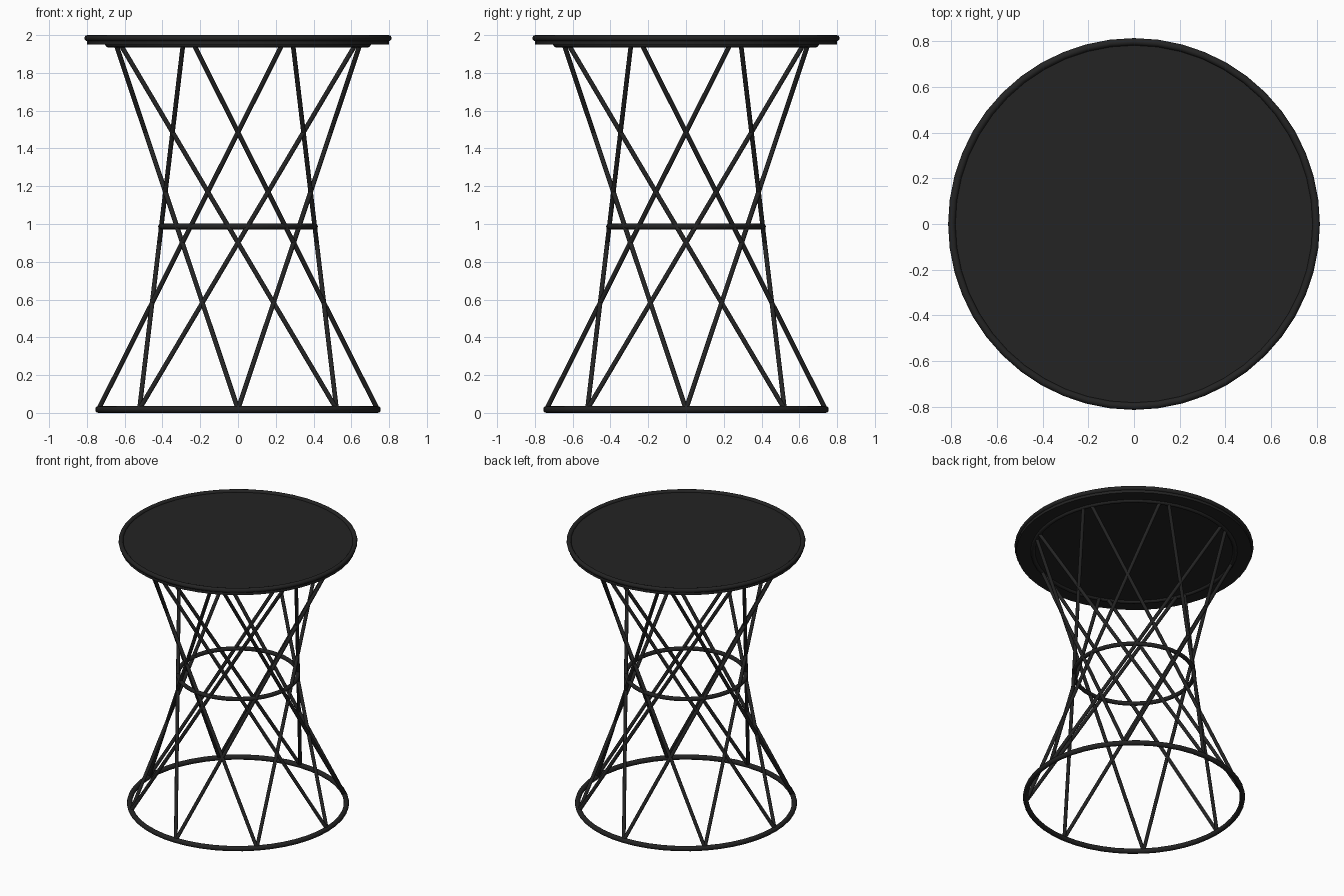
import bpy
import math
from mathutils import Vector

if "Cube" in bpy.data.objects:
    bpy.data.objects.remove(bpy.data.objects["Cube"])

black = bpy.data.materials.new("matte black")
black.diffuse_color = (0.017, 0.017, 0.017, 1)
black.use_nodes = True
black.node_tree.nodes["Principled BSDF"].inputs["Base Color"].default_value = black.diffuse_color


def finish(name):
    ob = bpy.context.object
    ob.name = name
    ob.data.materials.append(black)
    bpy.ops.object.shade_smooth_by_angle(angle=math.radians(40))
    return ob


def ring(name, radius, tube, z):
    bpy.ops.mesh.primitive_torus_add(major_radius=radius, minor_radius=tube,
                                     major_segments=48, minor_segments=12,
                                     location=(0, 0, z))
    return finish(name)


def rod(name, a, b, radius):
    d = b - a
    bpy.ops.mesh.primitive_cylinder_add(vertices=12, radius=radius, depth=d.length,
                                        location=(a + b) / 2,
                                        rotation=d.to_track_quat('Z', 'Y').to_euler())
    return finish(name)


def polar(radius, degrees, z):
    t = math.radians(degrees)
    return Vector((radius * math.cos(t), radius * math.sin(t), z))


# Table top: disc with a raised rounded rim
bpy.ops.mesh.primitive_cylinder_add(vertices=48, radius=0.80, depth=0.036,
                                    location=(0, 0, 1.967))
finish("table_top")
ring("top_rim", 0.797, 0.016, 1.984)

# Wire rings of the base
ring("upper_ring", 0.688, 0.016, 1.951)
ring("waist_ring", 0.408, 0.015, 0.987)
ring("floor_ring", 0.738, 0.018, 0.018)

# Crossing rods: two from each of eight floor points, twisting opposite ways
for i in range(8):
    for side, label in ((1, "left"), (-1, "right")):
        rod(f"rod_{label}_{i + 1}", polar(0.738, 45 * i, 0.02),
            polar(0.688, 45 * i + side * 110, 1.953), 0.0125)
